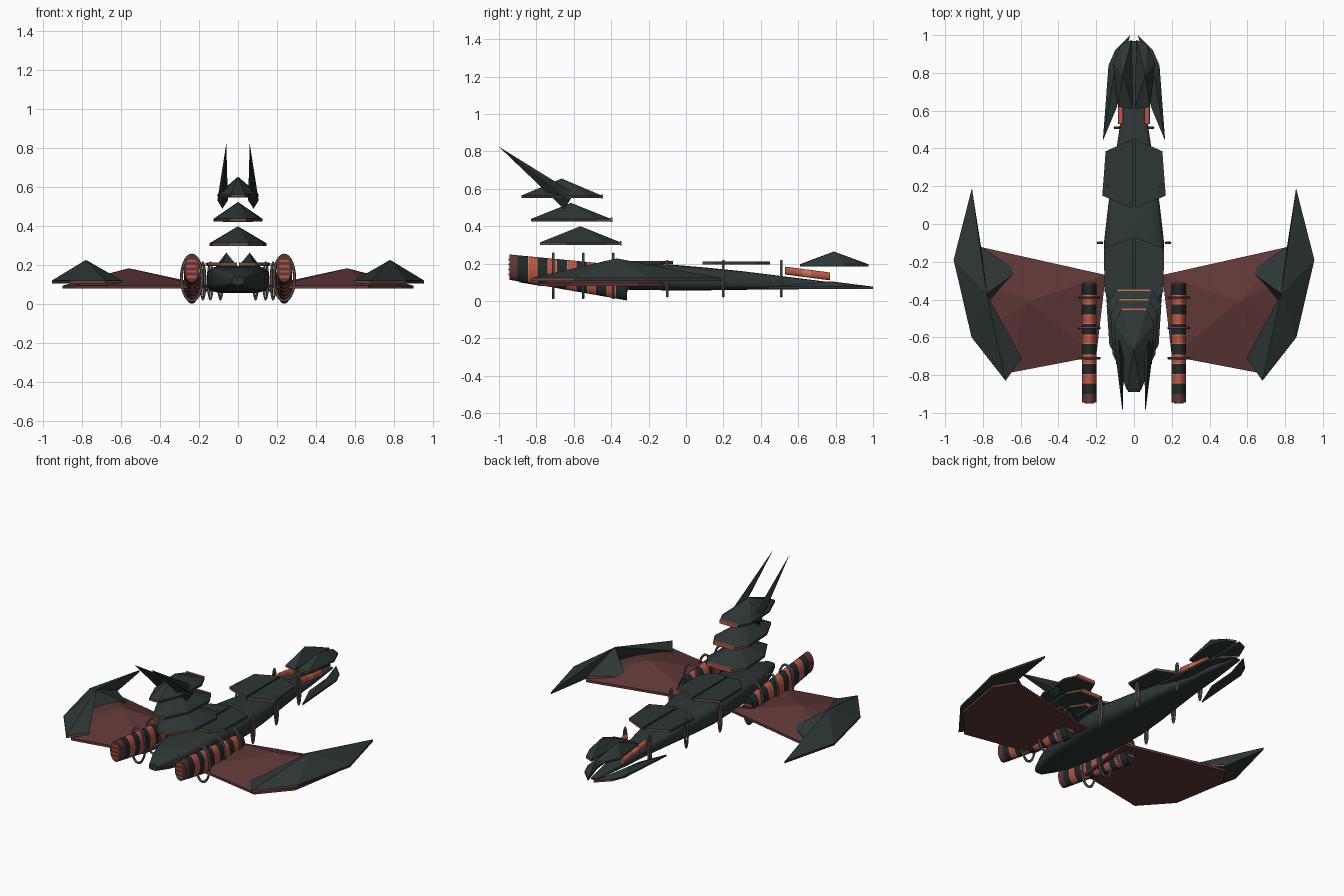
import bpy, bmesh, math
from mathutils import Matrix

if "Cube" in bpy.data.objects:
    bpy.data.objects.remove(bpy.data.objects["Cube"])

def mat(name, r, g, b):
    m = bpy.data.materials.new(name)
    m.diffuse_color = (r, g, b, 1)
    m.use_nodes = True
    m.node_tree.nodes["Principled BSDF"].inputs["Base Color"].default_value = m.diffuse_color
    return m

SLATE = mat("dark_slate", 0.026, 0.038, 0.037)
BLACK = mat("near_black", 0.016, 0.022, 0.022)
MEMBRANE = mat("membrane_red", 0.115, 0.038, 0.038)
GLOW = mat("ember_red", 0.50, 0.09, 0.055)
ORANGE = mat("orange_trim", 0.55, 0.19, 0.085)
BROWN = mat("bronze_rim", 0.16, 0.085, 0.045)
IRON = mat("iron_grey", 0.15, 0.12, 0.105)

def finish(name, bm, mats, smooth=False):
    bmesh.ops.recalc_face_normals(bm, faces=bm.faces[:])
    me = bpy.data.meshes.new(name)
    bm.to_mesh(me)
    bm.free()
    for m in mats:
        me.materials.append(m)
    ob = bpy.data.objects.new(name, me)
    bpy.context.collection.objects.link(ob)
    if smooth:
        bpy.context.view_layer.objects.active = ob
        ob.select_set(True)
        bpy.ops.object.shade_smooth_by_angle(angle=math.radians(40))
        ob.select_set(False)
    return ob

def both_sides(points):
    """half outline -> closed symmetric outline"""
    return points + [(-x, y) for x, y in reversed(points) if x > 0]

def plate(name, outline, z, thick, peak=None, apex=None, side=1, body=SLATE, rim=BROWN):
    """flat armour plate, optionally rising to a point over its middle"""
    bm = bmesh.new()
    pts = [(x * side, y) for x, y in outline]
    lo = [bm.verts.new((x, y, z)) for x, y in pts]
    hi = [bm.verts.new((x, y, z + thick)) for x, y in pts]
    n = len(pts)
    bm.faces.new(lo)
    if peak is None:
        bm.faces.new(hi)
    else:
        tip = bm.verts.new((apex[0] * side, apex[1], peak))
    for i in range(n):
        j = (i + 1) % n
        f = bm.faces.new((lo[i], lo[j], hi[j], hi[i]))
        dx, dy = pts[j][0] - pts[i][0], pts[j][1] - pts[i][1]
        # bronze on the rims that face forward or back
        f.material_index = 1 if abs(dx) > 0.45 * math.hypot(dx, dy) else 0
        if peak is not None:
            bm.faces.new((hi[i], hi[j], tip))
    return finish(name, bm, [body, rim])

def loft(name, sections, mats, band=None, seg=20, power=2.0, smooth=True):
    """tube along y: sections are (y, x centre, z centre, x radius, z radius)"""
    bm = bmesh.new()
    rings = []
    for y, cx, cz, rx, rz in sections:
        ring = []
        for k in range(seg):
            a = 2 * math.pi * (k + 0.5) / seg
            c, s = math.cos(a), math.sin(a)
            ring.append(bm.verts.new((cx + rx * math.copysign(abs(c) ** (2 / power), c), y,
                                      cz + rz * math.copysign(abs(s) ** (2 / power), s))))
        rings.append(ring)
    for i in range(len(rings) - 1):
        for k in range(seg):
            f = bm.faces.new((rings[i][k], rings[i][(k + 1) % seg],
                              rings[i + 1][(k + 1) % seg], rings[i + 1][k]))
            f.material_index = band[i] if band else 0
    for ring, b in ((rings[0], 0), (rings[-1], -1)):
        bm.faces.new(ring).material_index = band[b] if band else 0
    return finish(name, bm, mats, smooth)

def hoop(name, x, y, z, rx, rz, t=0.008):
    """elliptical wire ring standing in the xz plane"""
    bm = bmesh.new()
    n, m = 28, 6
    vs = [[bm.verts.new((x + (rx + t * math.cos(b)) * math.cos(a), y + t * math.sin(b),
                         z + (rz + t * math.cos(b)) * math.sin(a)))
           for b in [2 * math.pi * q / m for q in range(m)]]
          for a in [2 * math.pi * p / n for p in range(n)]]
    for p in range(n):
        for q in range(m):
            bm.faces.new((vs[p][q], vs[(p + 1) % n][q], vs[(p + 1) % n][(q + 1) % m], vs[p][(q + 1) % m]))
    finish(name, bm, [IRON], True)

def box(name, c, size, m):
    bm = bmesh.new()
    bmesh.ops.create_cube(bm, size=1, matrix=Matrix.Translation(c) @ Matrix.Diagonal((*size, 1)))
    finish(name, bm, [m])

# Hull: y, half width, bottom, top
hull = [(-0.89, 0.03, 0.10, 0.14), (-0.8, 0.07, 0.085, 0.165), (-0.7, 0.105, 0.075, 0.18),
        (-0.5, 0.138, 0.065, 0.192), (-0.3, 0.155, 0.06, 0.198), (-0.1, 0.16, 0.057, 0.197),
        (0.1, 0.137, 0.057, 0.18), (0.3, 0.108, 0.06, 0.16), (0.5, 0.078, 0.062, 0.135),
        (0.7, 0.058, 0.064, 0.11), (0.97, 0.018, 0.066, 0.078)]
loft("hull", [(y, 0, (b + t) / 2, w, (t - b) / 2) for y, w, b, t in hull], [SLATE], seg=24, power=4)

# Raised tail plates, each with a glowing bar along its rear edge
for i, (z, top, w) in enumerate([(0.30, 0.40, 0.145), (0.425, 0.525, 0.125), (0.55, 0.655, 0.105)]):
    y = -0.35 - 0.05 * i
    half = [(0.65 * w, y), (w, y - 0.08), (0.9 * w, y - 0.29), (0.35 * w, y - 0.43)]
    plate(f"tail_plate_{i + 1}", both_sides(half), z, 0.014, top, apex=(0, y - 0.215))
    box(f"tail_glow_{i + 1}", (0, y + 0.001, z + 0.008), (1.25 * w, 0.01, 0.02), GLOW)
    box(f"tail_glow_line_{i + 1}", (0, y + 0.001, z + 0.019), (1.25 * w, 0.01, 0.004), ORANGE)

for s, side in ((1, "right"), (-1, "left")):
    # Horn leaning forward from the top plate
    bm = bmesh.new()
    base = [bm.verts.new((s * x, y, z)) for x, y, z in
            ((0.052, -0.625, 0.533), (0.08, -0.65, 0.49), (0.106, -0.625, 0.533), (0.08, -0.597, 0.575))]
    tip = bm.verts.new((s * 0.06, -1.0, 0.825))
    bm.faces.new(base)
    for k in range(4):
        bm.faces.new((base[k], base[(k + 1) % 4], tip))
    finish(f"horn_{side}", bm, [BLACK])

    # Wing membrane and its hooked blade
    plate(f"wing_membrane_{side}", [(0.15, -0.27), (0.82, -0.12), (0.90, -0.25), (0.84, -0.6),
                                    (0.67, -0.79), (0.20, -0.70)],
          0.08, 0.016, 0.185, apex=(0.56, -0.41), side=s, body=MEMBRANE, rim=MEMBRANE)
    plate(f"wing_blade_{side}", [(0.858, 0.19), (0.955, -0.19), (0.86, -0.6), (0.68, -0.83),
                                 (0.595, -0.71), (0.785, -0.43), (0.615, -0.25), (0.81, -0.12)],
          0.108, 0.014, 0.228, apex=(0.78, -0.37), side=s)

    # Split back plates lying on the hull
    plate(f"back_plate_rear_{side}", [(0.006, 0.45), (0.15, 0.385), (0.168, 0.15), (0.02, 0.088), (0.006, 0.09)],
          0.196, 0.016, side=s)
    plate(f"back_plate_front_{side}", [(0.006, -0.07), (0.16, -0.13), (0.155, -0.36), (0.09, -0.44), (0.006, -0.44)],
          0.198, 0.016, side=s)

    # Rear head crest and mandibles
    plate(f"head_crest_{side}", [(0.012, 0.975), (0.07, 0.95), (0.112, 0.85), (0.085, 0.62), (0.004, 0.61)],
          0.185, 0.012, 0.265, apex=(0.06, 0.79), side=s)
    plate(f"mandible_{side}", [(0.02, 1.0), (0.10, 0.92), (0.135, 0.84), (0.165, 0.44), (0.09, 0.62), (0.075, 0.82)],
          0.065, 0.012, 0.105, apex=(0.108, 0.78), side=s)

    # Striped engine: oval tube, deeper at the rear, in red and dark bands
    cuts, band = [-0.945, -0.90], [2]
    for k in range(6):
        a = -0.90 + 0.105 * k
        cuts += [a + 0.055, a + 0.06, a + 0.1, a + 0.105]
        band += [0, 3, 1, 3]
    cuts = cuts[:-3] + [-0.315]
    band = band[:-3] + [0]
    secs = []
    for y in cuts:
        t = (y + 0.945) / 0.63
        lo, hi = 0.113 - 0.111 * t, 0.25 - 0.06 * t
        secs.append((y, s * 0.237, (lo + hi) / 2, 0.04, (hi - lo) / 2))
    loft(f"engine_{side}", secs, [BLACK, GLOW, MEMBRANE, ORANGE], band)
    for k in range(4):
        for y, z0 in ((-0.946, 0.182), (-0.314, 0.096)):
            box(f"engine_grille_{side}_{k}", (s * 0.237, y, z0 + (k - 1.5) * 0.027), (0.05, 0.006, 0.011), GLOW)
    for y in (-0.71, -0.55, -0.39):
        hoop(f"engine_hoop_{side}", s * 0.237, y, 0.135, 0.053, 0.117)

    # Narrow iron loops along the hull
    for x, y in ((0.18, -0.10), (0.142, 0.20), (0.09, 0.51)):
        hoop(f"hull_loop_{side}", s * x, y, 0.12, 0.01, 0.093)

    # Thruster tube under each crest
    loft(f"neck_thruster_{side}", [(y, s * 0.07, 0.163 - 0.13 * (y - 0.53), 0.014, 0.021)
                                   for y in (0.53, 0.62, 0.67, 0.77)],
         [GLOW, ORANGE], [0, 1, 0], seg=14)
